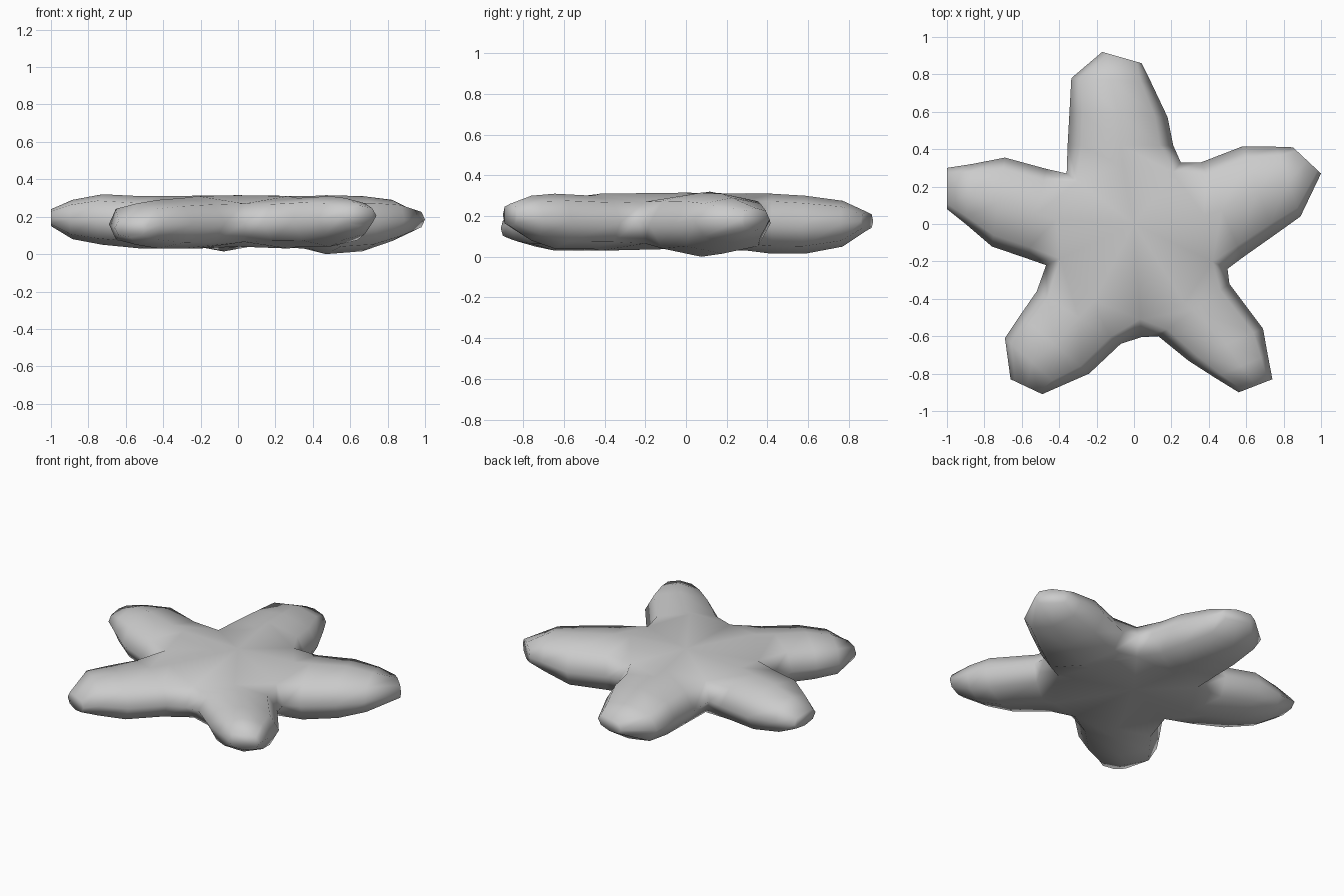
import bpy, bmesh
from math import cos, sin, pi, copysign
from mathutils import Vector

if "Cube" in bpy.data.objects:
    bpy.data.objects.remove(bpy.data.objects["Cube"])

# Inner corners between neighbouring arms, counter-clockwise
notches = [(0.50, -0.24), (0.25, 0.33), (-0.36, 0.27), (-0.47, -0.22), (0.04, -0.605)]

# Arm cross-sections, hub to tip: right x, y, left x, y, bottom z, top z
arms = [
    [(0.58, -0.18, 0.36, 0.33, 0.0, 0.315), (0.75, -0.06, 0.58, 0.415, 0.015, 0.31),
     (0.89, 0.04, 0.76, 0.413, 0.07, 0.29), (1.0, 0.27, 0.85, 0.41, 0.13, 0.24)],
    [(0.21, 0.42, -0.355, 0.42, 0.015, 0.31), (0.18, 0.57, -0.345, 0.60, 0.015, 0.30),
     (0.09, 0.76, -0.335, 0.78, 0.05, 0.275), (0.04, 0.86, -0.17, 0.92, 0.13, 0.22)],
    [(-0.47, 0.295, -0.57, -0.185, 0.03, 0.31), (-0.69, 0.355, -0.76, -0.12, 0.05, 0.32),
     (-0.87, 0.32, -0.90, 0.0, 0.08, 0.29), (-1.0, 0.30, -1.0, 0.08, 0.15, 0.24)],
    [(-0.52, -0.36, -0.07, -0.64, 0.03, 0.30), (-0.61, -0.49, -0.24, -0.80, 0.03, 0.29),
     (-0.69, -0.61, -0.40, -0.87, 0.05, 0.27), (-0.66, -0.83, -0.49, -0.91, 0.09, 0.19)],
    [(0.13, -0.60, 0.51, -0.32, 0.04, 0.30), (0.29, -0.73, 0.69, -0.56, 0.04, 0.31),
     (0.43, -0.82, 0.715, -0.70, 0.08, 0.30), (0.56, -0.90, 0.74, -0.83, 0.15, 0.26)],
]

bm = bmesh.new()


def soft(v):
    return copysign(abs(v) ** 0.85, v)


def section(rx, ry, lx, ly, z0, z1):
    """Eight-sided oval ring from the right edge, over the top, to the left."""
    r, l = Vector((rx, ry, 0)), Vector((lx, ly, 0))
    ring = []
    for k in range(8):
        a = k * pi / 4
        p = (r + l) / 2 + (r - l) / 2 * soft(cos(a))
        p.z = (z0 + z1) / 2 + (z1 - z0) / 2 * soft(sin(a))
        ring.append(bm.verts.new(p))
    return ring


# Shared columns of points in the notches: middle, upper, lower
cols = [(bm.verts.new((x, y, 0.17)),
         bm.verts.new((x * 0.84, y * 0.84, 0.27)),
         bm.verts.new((x * 0.84, y * 0.84, 0.065))) for x, y in notches]

# Hub centre points
hub_top = bm.verts.new((0, 0, 0.315))
hub_bottom = bm.verts.new((0, 0, 0.04))

for i, arm in enumerate(arms):
    right, left = cols[i - 1 + 1], cols[(i + 1) % 5]
    mid = (right[0].co + left[0].co) / 2
    top = bm.verts.new((mid.x, mid.y, 0.31))
    bottom = bm.verts.new((mid.x, mid.y, 0.03))
    # Hub panels
    for a, b in ((right, left),):
        bm.faces.new((hub_top, a[1], top))
        bm.faces.new((hub_top, top, b[1]))
        bm.faces.new((hub_bottom, bottom, a[2]))
        bm.faces.new((hub_bottom, b[2], bottom))
    # Arm skin and rounded tip
    ring = [right[0], right[1], top, left[1], left[0], left[2], bottom, right[2]]
    for s in arm:
        nxt = section(*s)
        for k in range(8):
            j = (k + 1) % 8
            bm.faces.new((ring[k], nxt[k], nxt[j], ring[j]))
        ring = nxt
    bm.faces.new(ring)

bmesh.ops.recalc_face_normals(bm, faces=bm.faces)
for f in bm.faces:
    f.smooth = True

mesh = bpy.data.meshes.new("starfish_body")
bm.to_mesh(mesh)
bm.free()
obj = bpy.data.objects.new("starfish_body", mesh)
bpy.context.collection.objects.link(obj)
